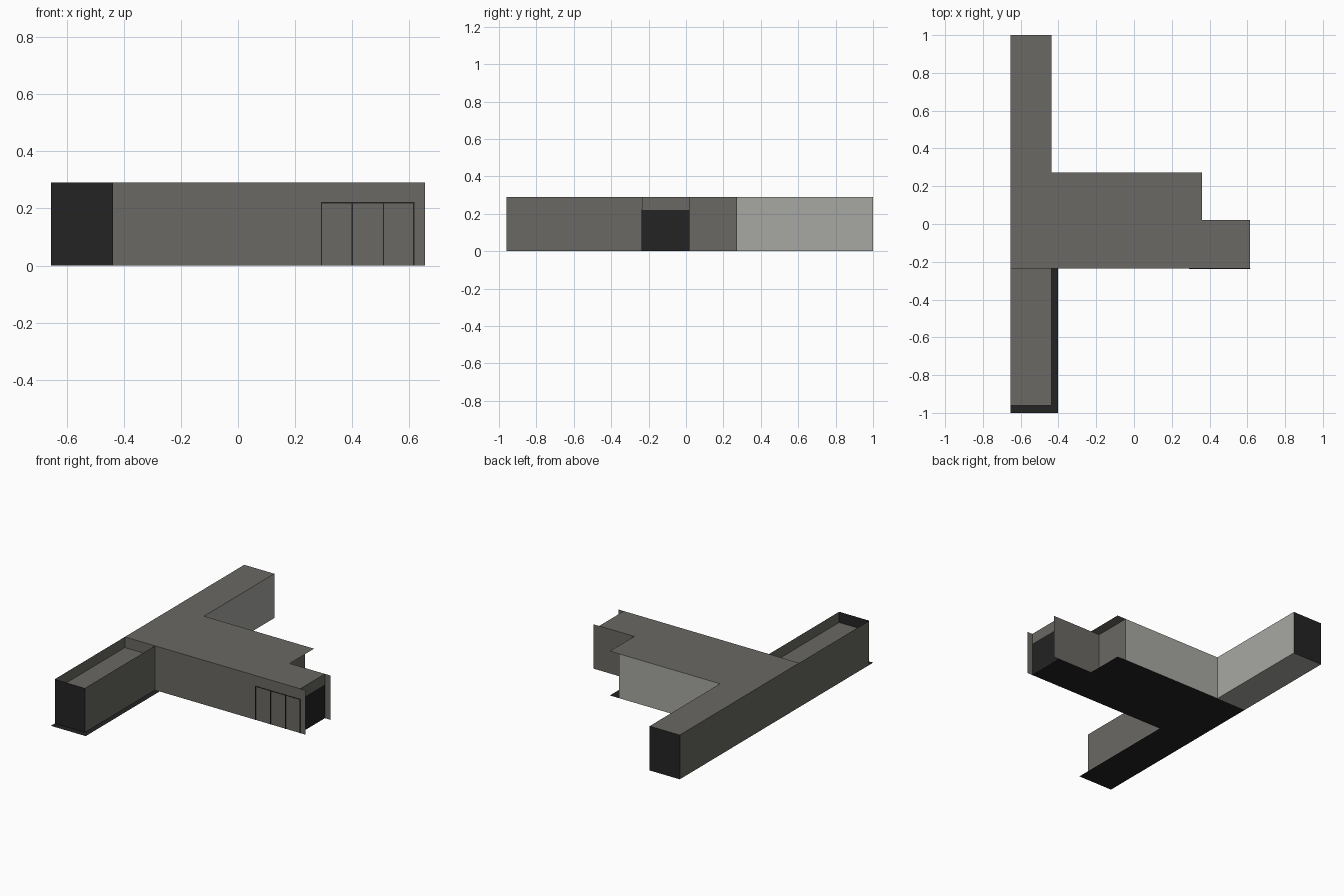
import bpy

if "Cube" in bpy.data.objects:
    bpy.data.objects.remove(bpy.data.objects["Cube"])

# ---- colours ----
def material(name, rgb):
    m = bpy.data.materials.new(name)
    m.diffuse_color = (*rgb, 1)
    m.use_nodes = True
    m.node_tree.nodes["Principled BSDF"].inputs["Base Color"].default_value = m.diffuse_color
    return m

MID = material("mid_grey", (0.145, 0.14, 0.125))
LIGHT = material("light_grey", (0.39, 0.39, 0.365))
DARK = material("near_black", (0.017, 0.017, 0.017))

# ---- helpers: the building is made of thin flat sheets ----
def sheet(name, points, mat):
    me = bpy.data.meshes.new(name)
    me.from_pydata(points, [], [list(range(len(points)))])
    me.materials.append(mat)
    ob = bpy.data.objects.new(name, me)
    bpy.context.collection.objects.link(ob)
    return ob

def wall(name, a, b, mat, z0=0.0, z1=0.29):
    """Upright sheet from a to b; outside lies to the right of a->b."""
    return sheet(name, [(*a, z0), (*b, z0), (*b, z1), (*a, z1)], mat)

def slab(name, outline, z, mat, down=False):
    """Level sheet from a counter-clockwise outline."""
    pts = [(x, y, z) for x, y in outline]
    return sheet(name, pts[::-1] if down else pts, mat)

def plate(name, x0, x1, z0, z1, y, mat, depth=0.003):
    """Thin box standing proud of a front wall at y."""
    bpy.ops.mesh.primitive_cube_add(
        size=1, location=((x0 + x1) / 2, y - depth / 2, (z0 + z1) / 2))
    ob = bpy.context.object
    ob.name = name
    ob.scale = (x1 - x0, depth, z1 - z0)
    ob.data.materials.append(mat)

# ---- key plan lines ----
W, E_WING, E_MAIN, E_ROOF, E_END, E_FIN = -0.655, -0.437, 0.295, 0.36, 0.615, 0.655
S_WING, S_MAIN, N_END, N_MAIN = -0.96, -0.235, 0.02, 0.273
TOP, LOW = 0.29, 0.22

# ---- floor and roofs ----
slab("floor", [(W, -1), (-0.403, -1), (-0.403, S_MAIN), (E_END, S_MAIN), (E_END, N_END),
               (E_ROOF, N_END), (E_ROOF, N_MAIN), (W, N_MAIN)], 0, DARK, down=True)
slab("back_wing_floor", [(W, N_MAIN), (E_WING, N_MAIN), (E_WING, 1), (W, 1)], 0, LIGHT, down=True)
slab("main_roof", [(W, S_MAIN), (E_END, S_MAIN), (E_END, N_END), (E_ROOF, N_END),
                   (E_ROOF, N_MAIN), (E_WING, N_MAIN), (E_WING, 1), (W, 1)], TOP, MID)
slab("front_wing_roof", [(W, S_WING), (E_WING, S_WING), (E_WING, S_MAIN), (W, S_MAIN)], LOW, MID)

# ---- long wing walls ----
wall("west_wall", (W, 1), (W, S_WING), MID)
wall("front_wing_end", (W, S_WING), (E_WING, S_WING), DARK)
wall("front_wing_east_wall", (E_WING, S_WING), (E_WING, S_MAIN), MID)
wall("back_wing_east_wall", (E_WING, N_MAIN), (E_WING, 1), LIGHT)
wall("back_wing_end", (E_WING, 1), (W, 1), DARK)

# ---- main block walls; front and porch walls run past the end as fins ----
wall("main_front_wall", (W, S_MAIN), (E_FIN, S_MAIN), MID)
wall("porch_back_wall", (E_FIN, N_END), (E_MAIN, N_END), MID)
wall("main_east_wall", (E_MAIN, N_END), (E_MAIN, N_MAIN), MID)
wall("main_back_wall", (E_MAIN, N_MAIN), (E_WING, N_MAIN), LIGHT)
wall("east_end_opening", (E_END, S_MAIN), (E_END, N_END), DARK, 0, LOW)
wall("east_end_fascia", (E_END, S_MAIN), (E_END, N_END), MID, LOW, TOP)

# ---- dark frame lines of the front doors ----
t = 0.002
for i, x in enumerate((0.292, 0.40, 0.509, 0.615)):
    plate(f"door_post_{i + 1}", x - t, x + t, 0, LOW - t, S_MAIN, DARK)
plate("door_head", 0.292 - t, E_END + t, LOW - t, LOW + t, S_MAIN, DARK)
